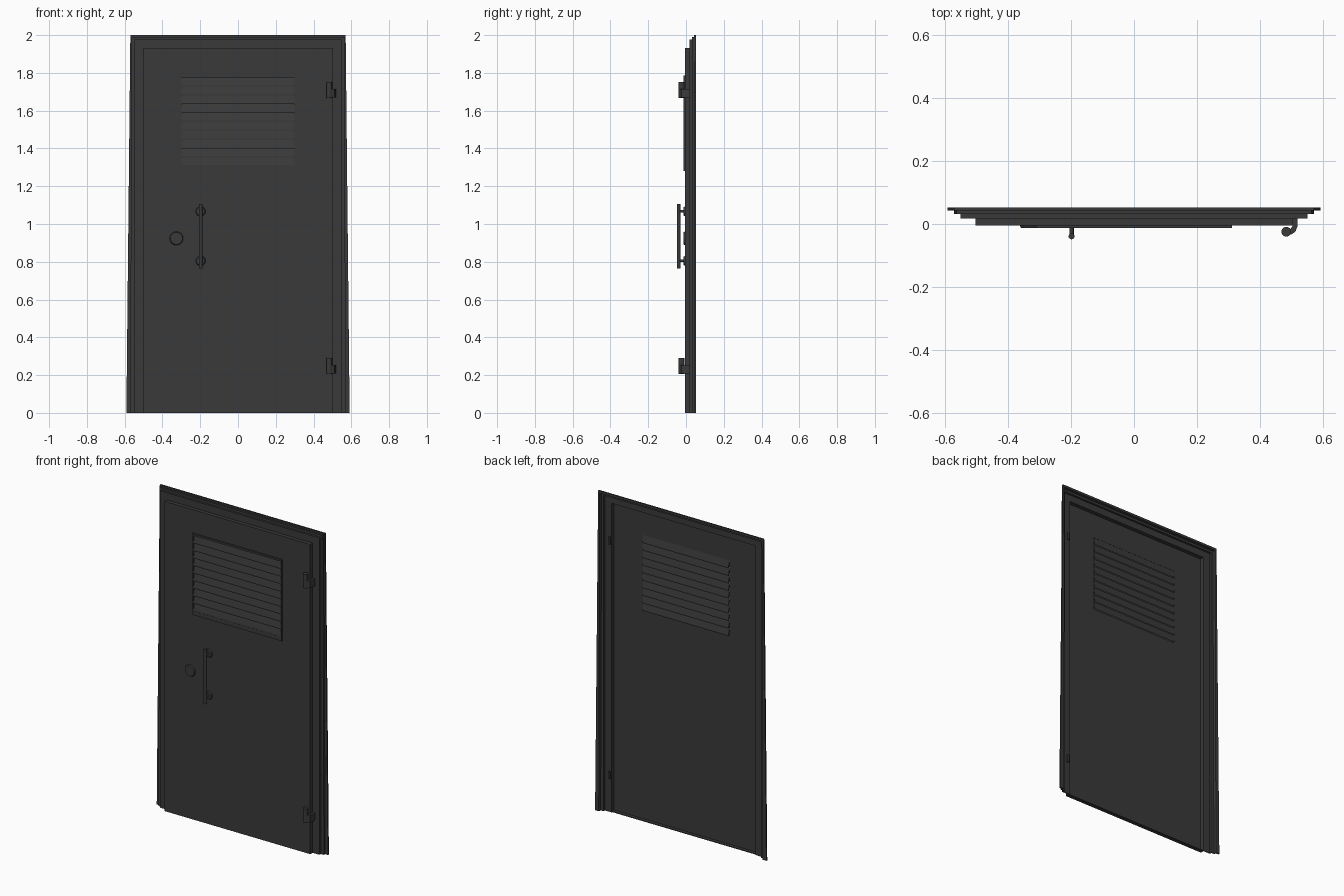
import bpy, bmesh, math
from mathutils import Vector

cube = bpy.data.objects.get("Cube")
if cube:
    bpy.data.objects.remove(cube)

paint = bpy.data.materials.new("dark grey paint")
paint.use_nodes = True
GREY = (0.042, 0.042, 0.042, 1)
paint.diffuse_color = GREY
paint.node_tree.nodes["Principled BSDF"].inputs["Base Color"].default_value = GREY


def finish(bm, name, smooth=False):
    bmesh.ops.recalc_face_normals(bm, faces=bm.faces)
    mesh = bpy.data.meshes.new(name)
    bm.to_mesh(mesh)
    bm.free()
    obj = bpy.data.objects.new(name, mesh)
    bpy.context.collection.objects.link(obj)
    mesh.materials.append(paint)
    if smooth:
        bpy.ops.object.select_all(action='DESELECT')
        obj.select_set(True)
        bpy.context.view_layer.objects.active = obj
        bpy.ops.object.shade_smooth_by_angle(angle=math.radians(30))
    return obj


def bridge(bm, loops, closed):
    """Join equal-length vertex loops in a ring; cap the ends if open."""
    n = len(loops[0])
    for a, b in zip(loops, loops[1:] + loops[:1]):
        for i in range(n if closed else n - 1):
            j = (i + 1) % n
            bm.faces.new((a[i], a[j], b[j], b[i]))
    if not closed:
        bm.faces.new([l[0] for l in loops])
        bm.faces.new([l[-1] for l in loops])


def rect_ring(name, outer, inner, y0, y1):
    """Flat panel with a rectangular hole; rectangles are half width, low z, high z."""
    bm = bmesh.new()
    loops = []
    for (w, lo, hi), y in ((outer, y0), (outer, y1), (inner, y1), (inner, y0)):
        loops.append([bm.verts.new((x, y, z)) for x, z in
                      ((-w, lo), (w, lo), (w, hi), (-w, hi))])
    bridge(bm, loops, True)
    return finish(bm, name)


def extrude(name, profile, axis, lo, hi, smooth=False):
    """Extrude a closed profile along x (profile is y, z) or z (profile is x, y)."""
    bm = bmesh.new()
    ends = []
    for t in (lo, hi):
        ends.append([bm.verts.new((t, a, b) if axis == 'x' else (a, b, t))
                     for a, b in profile])
    n = len(profile)
    for i in range(n):
        j = (i + 1) % n
        bm.faces.new((ends[0][i], ends[0][j], ends[1][j], ends[1][i]))
    for end in ends:
        bm.faces.new(end)
    return finish(bm, name, smooth)


def cylinder(name, start, end, radius, taper=1, sides=24):
    start, end = Vector(start), Vector(end)
    bm = bmesh.new()
    bmesh.ops.create_cone(bm, cap_ends=True, segments=sides, radius1=radius,
                          radius2=radius * taper, depth=(end - start).length)
    turn = Vector((0, 0, 1)).rotation_difference(end - start)
    bmesh.ops.rotate(bm, verts=bm.verts, matrix=turn.to_matrix())
    bmesh.ops.translate(bm, verts=bm.verts, vec=(start + end) / 2)
    return finish(bm, name, True)


# Stepped sheet frame: bottom half width, top half width, top height, depth
steps = [(.591, .57, 2.0, .052), (.591, .57, 2.0, .043), (.571, .563, 1.99, .043),
         (.571, .563, 1.99, .031), (.55, .55, 1.976, .031), (.55, .55, 1.976, .018),
         (.497, .497, 1.928, .018), (.497, .497, 1.928, .023), (.544, .544, 1.97, .023),
         (.544, .544, 1.97, .036), (.564, .557, 1.984, .036), (.566, .559, 1.986, .052)]
bm = bmesh.new()
bridge(bm, [[bm.verts.new(p) for p in
             ((-wb, y, 0), (-wt, y, h), (wt, y, h), (wb, y, 0))]
            for wb, wt, h, y in steps], False)
finish(bm, "door_frame")

# Door leaf: a thin sheet with a vent opening and a rim folded backwards
FRONT, BACK = -.005, -.002
opening = (.298, 1.305, 1.775)
leaf = (.502, 0, 1.932)
rect_ring("door_leaf", leaf, opening, FRONT, BACK)
rect_ring("door_leaf_rim", leaf, (.497, .005, 1.928), BACK, .018)
rect_ring("vent_trim", (.31, 1.28, 1.787), opening, FRONT - .0075, FRONT)

# Louvre slats with a ridge, sloping down to both sides
COUNT = 10
pitch = (opening[2] - opening[1]) / COUNT
slat_front, slat_back = -.012, .005
mid = (slat_front + slat_back) / 2
for i in range(COUNT):
    z = opening[1] + i * pitch
    slat = [(slat_front, z), (slat_front, z + .007), (mid, z + .049),
            (slat_back, z + .007), (slat_back, z), (mid, z + .038)]
    extrude("vent_slat", slat, 'x', -opening[0], opening[0])

# Pull handle on two round mounts
HX, HY = -.198, -.039
cylinder("handle_bar", (HX, HY, .765), (HX, HY, 1.107), .0095)
for z in (.805, 1.067):
    cylinder("handle_mount", (HX, FRONT, z), (HX, FRONT - .008, z), .026, .85)
    cylinder("handle_post", (HX, FRONT, z), (HX, HY, z), .007)

# Lock cover
cylinder("lock_cover", (-.326, FRONT, .924), (-.326, FRONT - .008, .924), .036, .9)

# Hinges: a barrel and a bent arm reaching through the frame
arm = [(.483, -.035), (.499, -.033), (.512, -.024), (.518, -.008), (.518, .0295),
       (.503, .0295), (.503, -.006), (.497, -.015), (.483, -.017)]
for z in (.205, 1.667):
    cylinder("hinge_barrel", (.483, -.0245, z), (.483, -.0245, z + .085), .0155)
    extrude("hinge_arm", arm, 'z', z + .003, z + .048, True)
